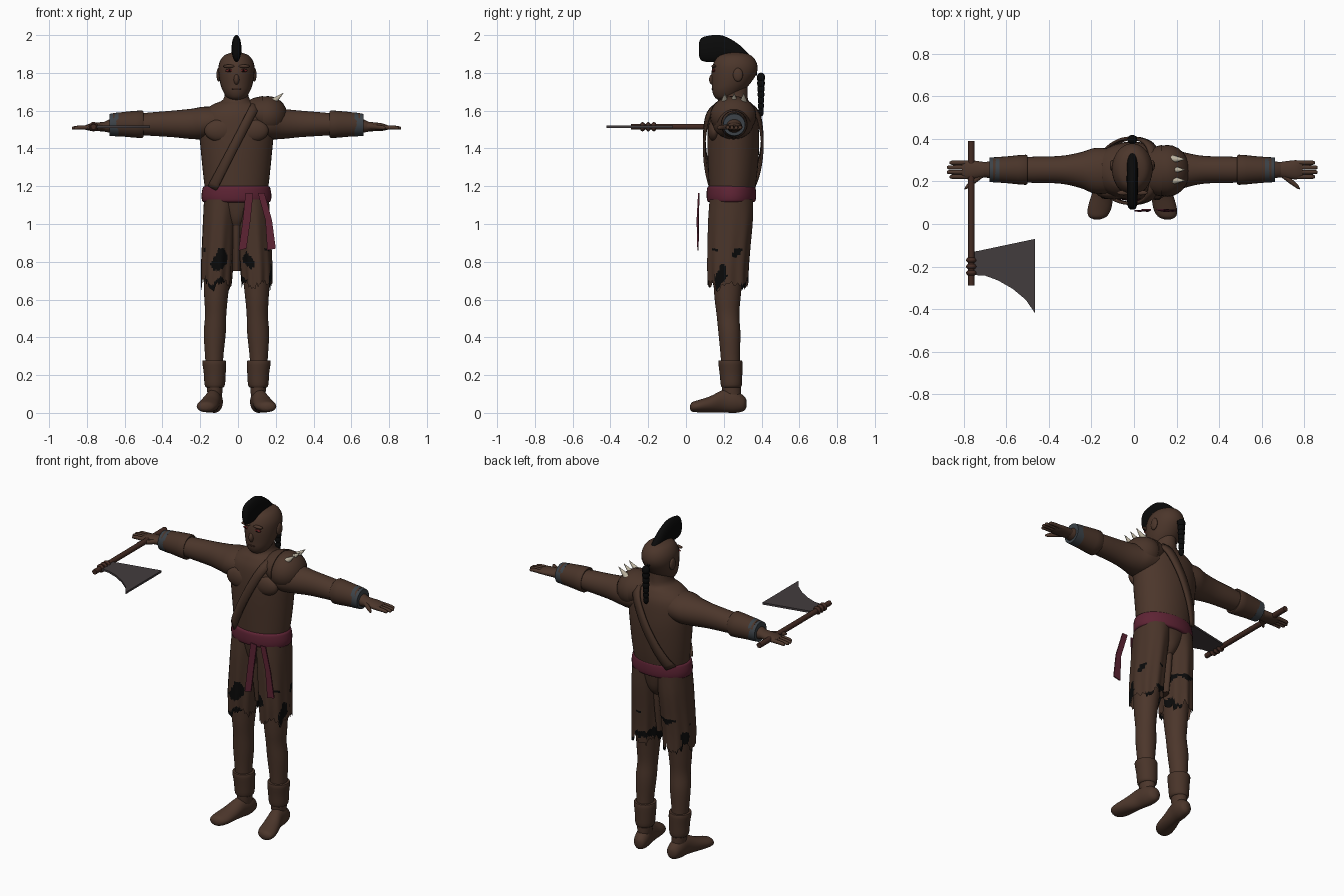
import bpy, bmesh, math, random
from mathutils import Vector, Matrix, noise

random.seed(4)
cube = bpy.data.objects.get("Cube")
if cube:
    bpy.data.objects.remove(cube, do_unlink=True)

MIDDLE = -0.008
BODY_Y = 0.25
parts = []


def material(name, red, green, blue):
    mat = bpy.data.materials.new(name)
    mat.use_nodes = True
    mat.diffuse_color = (red, green, blue, 1)
    shader = mat.node_tree.nodes["Principled BSDF"]
    shader.inputs["Base Color"].default_value = (red, green, blue, 1)
    shader.inputs["Roughness"].default_value = 0.8
    return mat


skin = material("brown skin", .072, .037, .024)
leather = material("brown leather", .066, .034, .022)
wood = material("dark wood", .055, .023, .016)
maroon = material("maroon cloth", .11, .017, .034)
black = material("black", .003, .003, .003)
steel = material("dark steel", .055, .045, .048)
blue_grey = material("blue grey metal", .045, .055, .065)
bone = material("bone", .5, .45, .35)
red_paint = material("red paint", .13, .015, .015)


def finish(name, bm, mat):
    bmesh.ops.recalc_face_normals(bm, faces=bm.faces)
    mesh = bpy.data.meshes.new(name)
    bm.to_mesh(mesh)
    bm.free()
    mesh.materials.append(mat)
    obj = bpy.data.objects.new(name, mesh)
    bpy.context.collection.objects.link(obj)
    parts.append(obj)
    return obj


def spline(stations, steps):
    """Smoothly fill in stations along a loft."""
    out = []
    rows = [stations[0]] + stations + [stations[-1]]
    for a, b, c, d in zip(rows, rows[1:], rows[2:], rows[3:]):
        for k in range(steps):
            t = k / steps
            out.append([(2 * q + (r - p) * t + (2 * p - 5 * q + 4 * r - s) * t * t
                         + (3 * q - p - 3 * r + s) * t ** 3) / 2
                        for p, q, r, s in zip(a, b, c, d)])
    return out + [stations[-1]]


def loft(name, axis, stations, mat, side=1, sides=28, steps=4, warp=None, caps=True):
    """Elliptical rings along an axis: position, two centres, two radii."""
    order = {"x": (0, 1, 2), "y": (1, 0, 2), "z": (2, 0, 1)}[axis]
    bm = bmesh.new()
    rings = []
    for pos, ca, cb, ra, rb in spline(stations, steps):
        ring = []
        for k in range(sides):
            angle = math.tau * k / sides
            co = Vector()
            co[order[0]] = pos
            co[order[1]] = ca + ra * math.cos(angle)
            co[order[2]] = cb + rb * math.sin(angle)
            if warp:
                co = warp(co, angle)
            co.x = co.x * side + MIDDLE
            ring.append(bm.verts.new(co))
        rings.append(ring)
    for low, high in zip(rings, rings[1:]):
        for k in range(sides):
            n = (k + 1) % sides
            bm.faces.new((low[k], low[n], high[n], high[k]))
    if caps:
        bm.faces.new(rings[0])
        bm.faces.new(rings[-1])
    return finish(name, bm, mat)


def ball(name, place, radii, mat, side=1):
    x, y, z = place
    bm = bmesh.new()
    matrix = Matrix.Translation((x * side + MIDDLE, y, z)) @ Matrix.Diagonal((*radii, 1))
    bmesh.ops.create_uvsphere(bm, u_segments=24, v_segments=14, radius=1, matrix=matrix)
    return finish(name, bm, mat)


def plate(name, points, mat, depth):
    bm = bmesh.new()
    face = bm.faces.new([bm.verts.new(p) for p in points])
    face.normal_update()
    push = face.normal * depth
    extruded = bmesh.ops.extrude_face_region(bm, geom=[face])["geom"]
    moved = [v for v in extruded if isinstance(v, bmesh.types.BMVert)]
    bmesh.ops.translate(bm, verts=moved, vec=push)
    return finish(name, bm, mat)


# Torso, neck and head
torso = loft("torso", "z", [
    (1.13, 0, .24, .16, .115), (1.25, 0, .247, .175, .128), (1.4, 0, BODY_Y, .19, .137),
    (1.5, 0, BODY_Y, .198, .135), (1.58, 0, BODY_Y, .185, .125), (1.63, 0, BODY_Y, .13, .1),
    (1.66, 0, BODY_Y, .07, .078), (1.73, 0, BODY_Y, .058, .075)], skin, sides=40)
loft("head", "z", [
    (1.655, 0, .21, .025, .035), (1.67, 0, .213, .05, .06), (1.7, 0, .22, .07, .08),
    (1.74, 0, .237, .085, .1), (1.8, 0, .255, .095, .12), (1.85, 0, .26, .092, .115),
    (1.89, 0, .26, .068, .088), (1.908, 0, .26, .025, .04)], skin)
ball("nose", (0, .146, 1.765), (.016, .024, .03), skin)
ball("mouth", (0, .141, 1.715), (.025, .006, .004), wood)

# Raised crest and hanging braid
loft("hair_crest", "y", [
    (.068, 0, 1.925, .008, .03), (.08, 0, 1.925, .02, .058), (.12, 0, 1.927, .025, .07),
    (.18, 0, 1.93, .026, .07), (.24, 0, 1.915, .026, .062), (.3, 0, 1.88, .025, .053),
    (.35, 0, 1.835, .02, .04), (.375, 0, 1.8, .008, .015)], black)
for k in range(7):
    size = .026 - .0015 * k
    ball("braid_knot", (0, .397, 1.775 - .03 * k), (size * .9, size * .85, .026), black)

for side, word in ((1, "left"), (-1, "right")):
    # Face
    ball(word + "_ear", (.094, .275, 1.79), (.012, .026, .036), skin, side)
    ball(word + "_brow", (.04, .147, 1.835), (.032, .012, .009), skin, side)
    ball(word + "_eye", (.037, .147, 1.812), (.022, .008, .008), red_paint, side)
    ball(word + "_pupil", (.037, .142, 1.812), (.007, .006, .005), black, side)
    ball(word + "_chest", (.085, .15, 1.495), (.085, .034, .06), skin, side)

    # Arm, cuff and hand
    loft(word + "_arm", "x", [
        (.06, BODY_Y, 1.54, .1, .08), (.17, BODY_Y, 1.535, .108, .086), (.24, .253, 1.53, .085, .08),
        (.34, .255, 1.53, .065, .07), (.5, .255, 1.528, .06, .058), (.64, .255, 1.522, .045, .042),
        (.7, .255, 1.515, .034, .026)], skin, side)
    loft(word + "_arm_cuff", "x", [
        (.495, .255, 1.528, .06, .062), (.5, .255, 1.528, .071, .073), (.58, .255, 1.528, .064, .067),
        (.63, .255, 1.527, .06, .062), (.655, .255, 1.527, .058, .06)], leather, side, steps=2)
    loft(word + "_cuff_band", "x", [
        (.625, .255, 1.527, .06, .064), (.672, .255, 1.525, .058, .058)], blue_grey, side, steps=1)
    loft(word + "_palm", "x", [
        (.67, .255, 1.517, .032, .026), (.72, .255, 1.515, .04, .024),
        (.77, .255, 1.513, .045, .02), (.8, .255, 1.511, .038, .012)], skin, side)
    for k in range(4):
        y = .222 + .022 * k
        tip = .86 + .012 * (k in (1, 2))
        loft(word + "_finger", "x", [
            (.77, y, 1.512, .011, .012), (.83, y, 1.511, .0105, .011),
            (tip - .008, y, 1.508, .009, .009), (tip, y, 1.507, .003, .003)],
            skin, side, sides=10)
    loft(word + "_thumb", "x", [
        (.7, .235, 1.515, .014, .014), (.74, .205, 1.513, .015, .013),
        (.775, .178, 1.51, .011, .011), (.788, .166, 1.508, .003, .004)], skin, side, sides=12)

    # Leg, ankle wrap and foot
    loft(word + "_leg", "z", [
        (.06, .115, .245, .035, .045), (.14, .115, .24, .042, .05), (.28, .118, .235, .047, .05),
        (.42, .115, .23, .058, .058), (.52, .11, .222, .056, .06), (.62, .108, .22, .063, .07),
        (.8, .1, .225, .075, .085), (1, .09, .235, .08, .1)], skin, side)
    loft(word + "_ankle_wrap", "z", [
        (.135, .115, .24, .045, .05), (.15, .115, .24, .054, .056), (.21, .115, .238, .058, .06),
        (.27, .118, .235, .063, .064), (.278, .118, .235, .054, .055)], leather, side, steps=3)
    loft(word + "_foot", "y", [
        (.32, .11, .05, .012, .02), (.305, .112, .05, .034, .04), (.26, .116, .06, .044, .06),
        (.2, .125, .062, .043, .06), (.13, .142, .046, .052, .043), (.07, .155, .036, .055, .033),
        (.035, .163, .032, .042, .026), (.022, .166, .03, .015, .012)], skin, side)

    # Ragged trouser leg with scorched patches near the hem
    tears = [random.random() for _ in range(72)]

    def rag(co, angle):
        drop = max(0, 1.13 - co.z)
        fold = 1 + .09 * drop * math.sin(9 * angle + side)
        tear = tears[round(angle / math.tau * 72) % 72]
        wave = .5 + .5 * math.sin(5 * angle + side)
        shorten = 1 - .28 * max(0, drop - .2) * (tear + wave)
        cx, cy = .1, .23
        return Vector((cx + (co.x - cx) * fold, cy + (co.y - cy) * fold, 1.13 - drop * shorten))

    trousers = loft(word + "_trouser_leg", "z", [
        (.64, .107, .222, .08, .105), (.75, .104, .222, .084, .108), (.88, .098, .227, .086, .113),
        (1.02, .09, .235, .088, .118), (1.13, .08, .24, .092, .115)],
        leather, side, sides=72, steps=10, warp=rag, caps=False)
    trousers.data.materials.append(black)
    for face in trousers.data.polygons:
        spot = noise.noise(face.center * 13 + Vector((side, 0, 2)))
        if face.center.z < .87 and spot > .16 + (face.center.z - .72) * .8:
            face.material_index = 1

# Cloth between the legs, waist sash and its two hanging tails
loft("trouser_seat", "z", [
    (.97, 0, .235, .03, .06), (1.03, 0, .24, .07, .1), (1.15, 0, .24, .165, .118)], leather)
loft("inner_cloth", "z", [
    (.75, 0, .235, .022, .05), (.9, 0, .235, .03, .07), (1.06, 0, .235, .04, .08)], leather)
loft("waist_sash", "z", [
    (1.115, 0, .24, .168, .115), (1.122, 0, .24, .181, .127), (1.15, 0, .24, .185, .131),
    (1.185, 0, .24, .18, .129), (1.198, 0, .24, .173, .123), (1.203, 0, .24, .155, .11)],
    maroon, sides=40)
plate("sash_tail_inner", [(.04, .064, 1.165), (.08, .064, 1.16), (.066, .056, 1.02),
                          (.045, .06, .87), (.003, .06, .86), (.025, .056, 1.02)], maroon, .007)
plate("sash_tail_outer", [(.105, .064, 1.165), (.14, .064, 1.165), (.18, .056, 1.02),
                          (.2, .06, .87), (.155, .06, .86), (.145, .056, 1.02)], maroon, .007)

# Diagonal strap laid over the torso, front then back
bpy.context.view_layer.update()
top, bottom = Vector((.09, 0, 1.625)), Vector((-.135, 0, 1.19))
across = Vector((.435, 0, -.225)).normalized() * .024


def strap_point(t, facing, offset):
    p = top.lerp(bottom, t) + across * offset
    hit, place, _, _ = torso.ray_cast((p.x, -facing, p.z), (0, facing, 0))
    p.y = (place.y if hit else BODY_Y - facing * .05) - facing * .017
    return p


bm = bmesh.new()
STEPS = 20
path = [(k / STEPS, 1) for k in range(STEPS, -1, -1)] + [(k / STEPS, -1) for k in range(STEPS + 1)]
rows = [[bm.verts.new(strap_point(t, facing, o)) for o in (-1, 0, 1)] for t, facing in path]
for a, b in zip(rows, rows[1:]):
    for k in range(2):
        bm.faces.new((a[k], a[k + 1], b[k + 1], b[k]))
strap = finish("chest_strap", bm, leather)
thicken = strap.modifiers.new("thickness", "SOLIDIFY")
thicken.thickness = .014
thicken.offset = 0

# Shoulder guard with bone spikes
ball("shoulder_guard", (.165, BODY_Y, 1.572), (.105, .122, .105), leather)
loft("shoulder_guard_rim", "x", [
    (.055, BODY_Y, 1.59, .07, .055), (.085, BODY_Y, 1.59, .105, .075),
    (.14, BODY_Y, 1.578, .122, .1)], leather)
lean = Vector((.7, 0, .6)).normalized()
for k in (-1, 0, 1):
    bm = bmesh.new()
    place = Vector((.21, BODY_Y + .005 + .05 * k, 1.668))
    matrix = Matrix.Translation(place) @ lean.to_track_quat("Z", "Y").to_matrix().to_4x4()
    bmesh.ops.create_cone(bm, cap_ends=True, segments=14, radius1=.021, radius2=.001,
                          depth=.08, matrix=matrix)
    finish("shoulder_spike", bm, bone)

# Axe held in the right hand
GRIP_X, GRIP_Z = -.757, 1.515
loft("axe_handle", "y", [(-.29, GRIP_X, GRIP_Z, .015, .015), (.39, GRIP_X, GRIP_Z, .016, .016)],
     wood, sides=14, steps=1)
for y in (-.17, -.2, -.23):
    loft("axe_binding", "y", [
        (y - .012, GRIP_X, GRIP_Z, .017, .017), (y, GRIP_X, GRIP_Z, .025, .025),
        (y + .012, GRIP_X, GRIP_Z, .017, .017)], wood, sides=16)
plate("axe_blade", [(x, y, GRIP_Z - .006) for x, y in (
    (-.755, -.24), (-.7, -.243), (-.64, -.265), (-.57, -.305), (-.51, -.355),
    (-.465, -.42), (-.465, -.07), (-.735, -.127), (-.755, -.13))], steel, .012)

# Soft shading with crisp edges
for obj in bpy.context.selected_objects:
    obj.select_set(False)
for obj in parts:
    obj.select_set(True)
bpy.context.view_layer.objects.active = parts[0]
bpy.ops.object.shade_smooth_by_angle(angle=math.radians(45))
